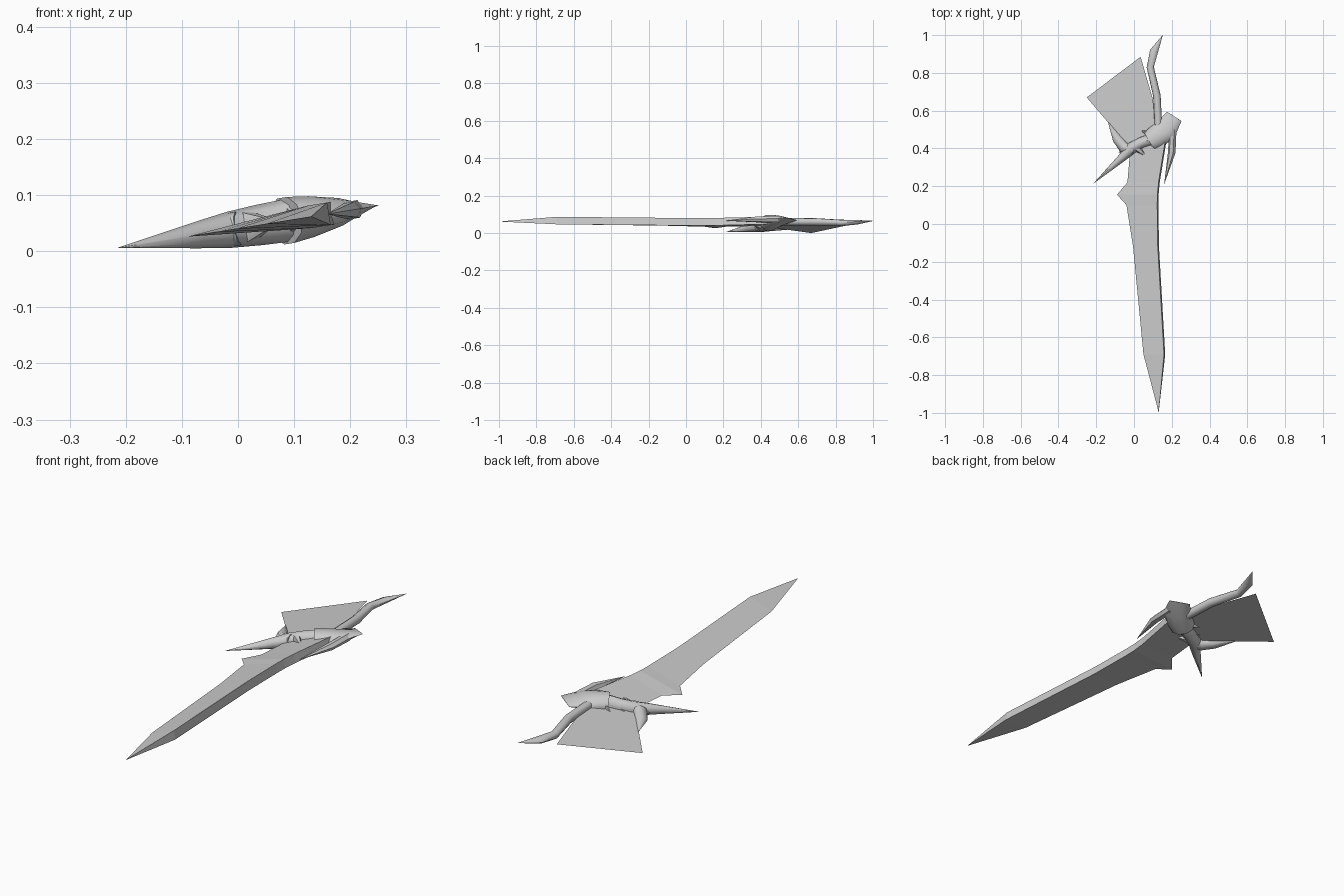
import bpy, bmesh, math
from mathutils import Vector

cube = bpy.data.objects.get("Cube")
if cube:
    bpy.data.objects.remove(cube, do_unlink=True)

grey = bpy.data.materials.new("plain grey")
grey.use_nodes = True
grey.diffuse_color = (0.6, 0.6, 0.6, 1)
grey.node_tree.nodes["Principled BSDF"].inputs["Base Color"].default_value = (0.6, 0.6, 0.6, 1)

SLOPE = 0.162  # the whole sword lies tilted about the y axis


def place(x, y, n=0.0):
    """Point on the tilted plane, raised n along its normal."""
    return Vector((x - n * SLOPE, y, 0.0406 + SLOPE * x + n))


def finish(name, bm, smooth=False):
    bmesh.ops.remove_doubles(bm, verts=bm.verts, dist=0.0003)
    bmesh.ops.recalc_face_normals(bm, faces=bm.faces)
    mesh = bpy.data.meshes.new(name)
    bm.to_mesh(mesh)
    bm.free()
    mesh.materials.append(grey)
    obj = bpy.data.objects.new(name, mesh)
    bpy.context.collection.objects.link(obj)
    if smooth:
        bpy.ops.object.select_all(action='DESELECT')
        obj.select_set(True)
        bpy.context.view_layer.objects.active = obj
        bpy.ops.object.shade_smooth_by_angle(angle=math.radians(50))
    return obj


def skin(bm, rings):
    """Bridge rings of points and cap both ends."""
    rows = [[bm.verts.new(p) for p in ring] for ring in rings]
    k = len(rows[0])
    for a, b in zip(rows, rows[1:]):
        for i in range(k):
            j = (i + 1) % k
            bm.faces.new((a[i], a[j], b[j], b[i]))
    bm.faces.new(rows[0])
    bm.faces.new(rows[-1])


def limb(name, stations, sides=8):
    """Loft along (x, y, half width, half thickness, optional lift)."""
    rings = []
    for i, s in enumerate(stations):
        a = stations[max(i - 1, 0)]
        b = stations[min(i + 1, len(stations) - 1)]
        d = Vector((b[0] - a[0], b[1] - a[1])).normalized()
        lift = s[4] if len(s) > 4 else 0
        ring = []
        for k in range(sides):
            t = math.tau * k / sides
            w = s[2] * math.cos(t)
            ring.append(place(s[0] - d.y * w, s[1] + d.x * w, lift + s[3] * math.sin(t)))
        rings.append(ring)
    bm = bmesh.new()
    skin(bm, rings)
    return finish(name, bm, True)


# Blade: keen left edge, thick right back, (y, left x, right x, half thickness)
blade = [(-0.995, 0.130, 0.131, 0.0005), (-0.69, 0.05, 0.162, 0.02),
         (-0.12, -0.005, 0.129, 0.02), (0.10, -0.04, 0.126, 0.02),
         (0.155, -0.09, 0.127, 0.02), (0.22, -0.035, 0.133, 0.02),
         (0.45, -0.015, 0.17, 0.02)]
bm = bmesh.new()
skin(bm, [[place(l, y), place(r, y, h), place(r, y, -h)] for y, l, r, h in blade])
finish("blade", bm)

# Thin fan behind the guard
bm = bmesh.new()
fan = [(0.035, 0.885), (-0.25, 0.67), (-0.135, 0.535), (-0.02, 0.40), (0.12, 0.45), (0.10, 0.66)]
bm.faces.new([bm.verts.new(place(x, y)) for x, y in fan])
finish("fan", bm)

# Guard hub with a chisel end
limb("guard_hub", [(0.213, 0.57, 0.046, 0.001), (0.168, 0.50, 0.061, 0.026),
                   (0.12, 0.462, 0.062, 0.038), (0.085, 0.44, 0.055, 0.043)], 10)

# Arm that bends into the long spike
limb("guard_arm", [(0.10, 0.45, 0.032, 0.038), (0.04, 0.43, 0.03, 0.036),
                   (-0.015, 0.40, 0.032, 0.032), (-0.07, 0.345, 0.021, 0.024),
                   (-0.214, 0.215, 0.0005, 0.0005)])

# Shorter spike curling back along the fan
limb("rear_spike", [(0.0, 0.39, 0.025, 0.03), (-0.055, 0.405, 0.03, 0.026),
                    (-0.09, 0.45, 0.024, 0.016), (-0.137, 0.54, 0.001, 0.001)])

# Claw beside the blade root
limb("claw", [(0.205, 0.50, 0.02, 0.018), (0.20, 0.38, 0.02, 0.016),
              (0.16, 0.212, 0.0005, 0.0005)], 6)

# Bent grip tapering to a point
limb("grip", [(0.13, 0.50, 0.02, 0.02), (0.121, 0.68, 0.02, 0.02),
              (0.086, 0.83, 0.019, 0.017), (0.106, 0.915, 0.022, 0.012),
              (0.152, 1.0, 0.0005, 0.0005)])

# Small barbs around the joints, top and underside: root x, y, tip x, y
barbs = [(0.02, 0.40, 0.075, 0.35), (0.10, 0.47, 0.035, 0.495),
         (0.10, 0.43, 0.10, 0.388), (0.0, 0.41, -0.085, 0.378)]
for i, (x, y, tx, ty) in enumerate(barbs):
    limb(f"barb_{i + 1}", [(x, y, 0.022, 0.03), (tx, ty, 0.0005, 0.0005)], 6)
